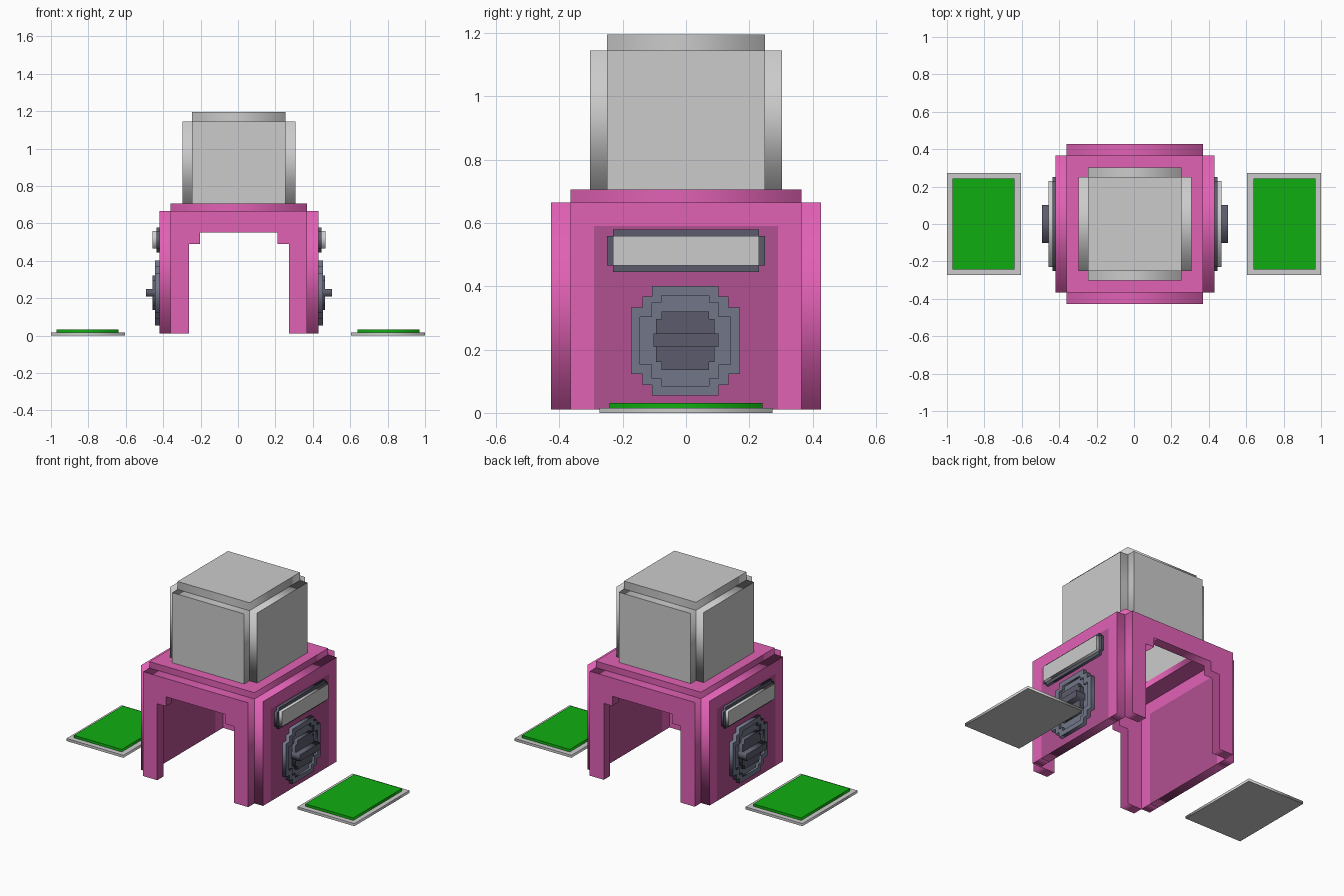
import bpy
from math import pi

if "Cube" in bpy.data.objects:
    bpy.data.objects.remove(bpy.data.objects["Cube"])

CX = 0.005  # centre line of the cabinet


def material(name, r, g, b):
    m = bpy.data.materials.new(name)
    m.diffuse_color = (r, g, b, 1)
    m.use_nodes = True
    m.node_tree.nodes["Principled BSDF"].inputs["Base Color"].default_value = m.diffuse_color
    return m


PINK = material("pink", 0.75, 0.12, 0.46)
PLUM = material("plum", 0.44, 0.08, 0.28)
GREEN = material("green", 0.005, 0.42, 0.005)
SLATE = material("slate", 0.17, 0.18, 0.25)
DARK = material("dark_slate", 0.105, 0.105, 0.15)


def profile(name, outlines, lo, hi, axis, mat=None):
    """Extrude closed 2D outlines (later ones are holes) from lo to hi along an axis."""
    cu = bpy.data.curves.new(name, 'CURVE')
    cu.dimensions = '2D'
    cu.fill_mode = 'BOTH'
    cu.extrude = (hi - lo) / 2
    for pts in outlines:
        s = cu.splines.new('POLY')
        s.points.add(len(pts) - 1)
        for p, (u, v) in zip(s.points, pts):
            p.co = (u, v, 0, 1)
        s.use_cyclic_u = True
    ob = bpy.data.objects.new(name, cu)
    mid = (lo + hi) / 2
    ob.location = {'x': (mid, 0, 0), 'y': (0, mid, 0), 'z': (0, 0, mid)}[axis]
    ob.rotation_euler = {'x': (pi / 2, 0, pi / 2), 'y': (pi / 2, 0, 0), 'z': (0, 0, 0)}[axis]
    bpy.context.collection.objects.link(ob)
    bpy.ops.object.select_all(action='DESELECT')
    ob.select_set(True)
    bpy.context.view_layer.objects.active = ob
    bpy.ops.object.convert(target='MESH')
    if mat:
        ob.data.materials.append(mat)
    return ob


def rect(u0, u1, v0, v1):
    return [(u0, v0), (u1, v0), (u1, v1), (u0, v1)]


def stepped(cu, cv, corner):
    """Stepped round outline from the corner points of its first quadrant."""
    quads = [(1, 1, 1), (-1, 1, -1), (-1, -1, 1), (1, -1, -1)]
    return [(cu + sx * u, cv + sy * v) for sx, sy, d in quads for u, v in corner[::d]]


# Cabinet front and back plates with the stepped archway
x0, x1 = CX - 0.365, CX + 0.365
arch = [(x0, 0.01), (CX - 0.267, 0.01), (CX - 0.267, 0.49), (CX - 0.207, 0.49),
        (CX - 0.207, 0.55), (CX + 0.207, 0.55), (CX + 0.207, 0.49),
        (CX + 0.267, 0.49), (CX + 0.267, 0.01), (x1, 0.01), (x1, 0.665), (x0, 0.665)]
for label, lo, hi in (("front", -0.427, -0.365), ("back", 0.365, 0.427)):
    profile(label + "_arch_plate", [arch], lo, hi, 'y', PINK)

# Cabinet roof, open into the hollow block above
profile("roof_plate", [rect(x0, x1, -0.365, 0.365),
                       rect(CX - 0.25, CX + 0.25, -0.25, 0.25)], 0.665, 0.705, 'z', PINK)

# Hollow grey block: four wall plates and a lid
for side, s in (("left", -1), ("right", 1)):
    a, b = sorted((CX + s * 0.25, CX + s * 0.303))
    profile(side + "_block_wall", [rect(-0.25, 0.25, 0.705, 1.145)], a, b, 'x')
for side, s in (("front", -1), ("back", 1)):
    a, b = sorted((s * 0.25, s * 0.303))
    profile(side + "_block_wall", [rect(CX - 0.25, CX + 0.25, 0.705, 1.145)], a, b, 'y')
profile("block_lid", [rect(CX - 0.25, CX + 0.25, -0.25, 0.25)], 1.145, 1.195, 'z')

# Dial outlines
DZ = 0.228
rim = stepped(-0.002, DZ, [(0.172, 0.105), (0.136, 0.105), (0.136, 0.14), (0.105, 0.14), (0.105, 0.173)])
face = stepped(-0.002, DZ, [(0.143, 0.075), (0.105, 0.075), (0.105, 0.12), (0.075, 0.12), (0.075, 0.143)])
hub = stepped(-0.002, DZ, [(0.092, 0.068), (0.075, 0.068), (0.075, 0.092)])
frame = stepped(0, 0.512, [(0.25, 0.046), (0.23, 0.046), (0.23, 0.067)])

for side, s in (("left", -1), ("right", 1)):
    def layer(name, outlines, near, far, mat=None):
        a, b = sorted((CX + s * near, CX + s * far))
        profile(side + "_" + name, outlines, a, b, 'x', mat)

    # Side wall with darker inset panel
    wall = [(-0.365, 0.01), (-0.29, 0.01), (-0.29, 0.59), (0.29, 0.59),
            (0.29, 0.01), (0.365, 0.01), (0.365, 0.665), (-0.365, 0.665)]
    layer("wall", [wall], 0.365, 0.425, PINK)
    layer("wall_panel", [rect(-0.29, 0.29, 0.01, 0.59)], 0.365, 0.425, PLUM)
    # Display window
    layer("window_frame", [frame], 0.425, 0.442, DARK)
    layer("window_pane", [rect(-0.23, 0.23, 0.465, 0.559)], 0.442, 0.462)
    # Dial: raised rim, sunken face, hub and grip bar
    layer("dial_rim", [rim, face], 0.425, 0.45, SLATE)
    layer("dial_face", [face], 0.425, 0.437, SLATE)
    layer("dial_hub", [hub], 0.437, 0.461, DARK)
    layer("dial_grip", [rect(-0.102, 0.102, 0.208, 0.25)], 0.437, 0.498, DARK)

    # Floor pad
    a, b = sorted((s * 0.605, s * 1.0))
    profile(side + "_pad_base", [rect(a, b, -0.273, 0.273)], 0, 0.016, 'z')
    a, b = sorted((s * 0.638, s * 0.97))
    profile(side + "_pad_top", [rect(a, b, -0.242, 0.242)], 0.016, 0.032, 'z', GREEN)
